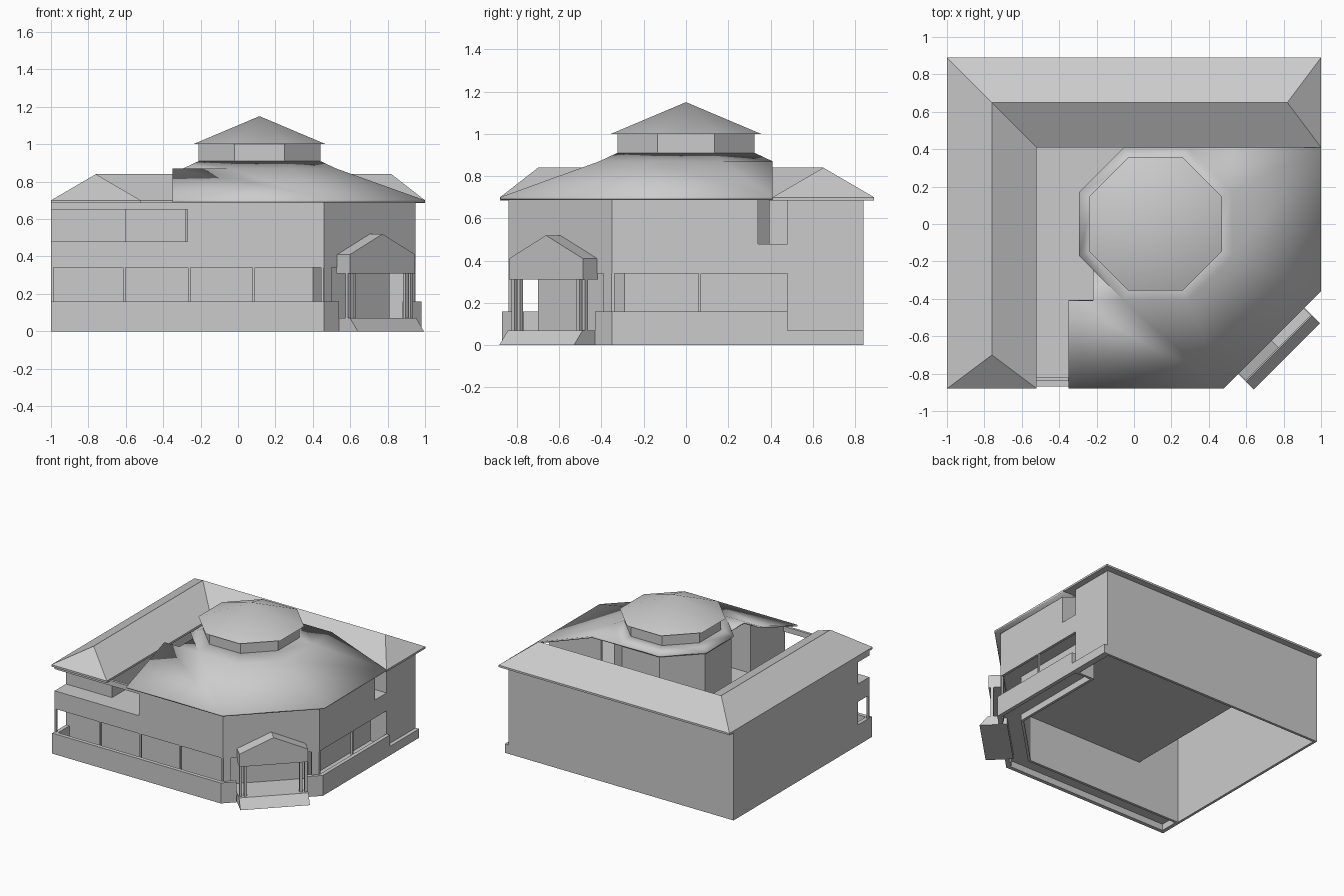
import bpy, bmesh, math
from mathutils import Vector

if "Cube" in bpy.data.objects:
    bpy.data.objects.remove(bpy.data.objects["Cube"])

CX = 0.115          # centre of the octagonal tower
R2 = math.sqrt(0.5)


def make(name, verts, faces, smooth=False):
    me = bpy.data.meshes.new(name)
    me.from_pydata(verts, [], faces)
    bm = bmesh.new()
    bm.from_mesh(me)
    bmesh.ops.recalc_face_normals(bm, faces=bm.faces)
    bm.to_mesh(me)
    bm.free()
    ob = bpy.data.objects.new(name, me)
    bpy.context.collection.objects.link(ob)
    if smooth:
        bpy.ops.object.select_all(action='DESELECT')
        ob.select_set(True)
        bpy.context.view_layer.objects.active = ob
        bpy.ops.object.shade_smooth_by_angle(angle=math.radians(30))
    return ob


def solid(name, a, b):
    """Closed solid between two matching rings."""
    n = len(a)
    sides = [(i, (i + 1) % n, n + (i + 1) % n, n + i) for i in range(n)]
    return make(name, list(a) + list(b), sides + [tuple(range(n)), tuple(range(n, 2 * n))])


def prism(name, poly, z0, z1):
    return solid(name, [(x, y, z0) for x, y in poly], [(x, y, z1) for x, y in poly])


def box(name, x0, x1, y0, y1, z0, z1):
    return prism(name, [(x0, y0), (x1, y0), (x1, y1), (x0, y1)], z0, z1)


def wall(name, path, z0, z1, t=0.02, loop=False):
    """Wall whose outer face follows the path, thickness to the left."""
    p = [Vector(q) for q in path]
    n = len(p)
    inner = []
    for i in range(n):
        d = []
        if loop or i > 0:
            d.append((p[i] - p[i - 1]).normalized())
        if loop or i < n - 1:
            d.append((p[(i + 1) % n] - p[i]).normalized())
        m = sum((Vector((-e.y, e.x)) for e in d), Vector((0, 0))).normalized()
        inner.append(p[i] + m * t / m.dot(Vector((-d[0].y, d[0].x))))
    verts = [(*q, z) for z in (z0, z1) for r in (p, inner) for q in r]
    faces = []
    for i in range(n if loop else n - 1):
        j = (i + 1) % n
        faces += [(i, j, 2 * n + j, 2 * n + i), (n + i, n + j, 3 * n + j, 3 * n + i),
                  (i, j, n + j, n + i), (2 * n + i, 2 * n + j, 3 * n + j, 3 * n + i)]
    if not loop:
        faces += [(e, n + e, 3 * n + e, 2 * n + e) for e in (0, n - 1)]
    return make(name, verts, faces)


def octagon(a):
    r = a / math.cos(math.pi / 8)
    return [(CX + r * math.cos(math.radians(22.5 + 45 * k)),
             r * math.sin(math.radians(22.5 + 45 * k))) for k in range(8)]


def diag(t, n):
    """Point on the chamfered corner: t along it, n outward."""
    return (0.055 + (t + n) * R2, 0.055 + (t - n) * R2)


# L-shaped hipped wing roof
eave = [(-1, -.88), (-.52, -.88), (-.52, .41), (1, .41), (1, .89), (-1, .89)]
v = [(x, y, .70) for x, y in eave] + [(x, y, .685) for x, y in eave]
v += [(-.76, -.70, .84), (-.76, .65, .84), (.82, .65, .84)]
f = [(i, (i + 1) % 6, 6 + (i + 1) % 6, 6 + i) for i in range(6)]
f += [(0, 1, 12), (1, 2, 13, 12), (2, 3, 14, 13), (3, 4, 14), (4, 5, 13, 14),
      (5, 0, 12, 13), (6, 7, 8, 11), (8, 9, 10, 11)]
make("wing_roof", v, f)

# main roof: octagonal collar with front, corner and right slopes
v = [(x, y, .91) for x, y in octagon(.325)] + [(x, y, .87) for x, y in octagon(.41)]
v += [(-.35, -.41, .87), (-.35, -.88, .70), (.48, -.88, .70), (1, -.36, .70),
      (1, .41, .70), (.525, .41, .87), (-.22, -.41, .87), (-.22, -.245, .87)]
f = [(i, (i + 1) % 8, 8 + (i + 1) % 8, 8 + i) for i in range(8)]
f += [(17, 18, 14, 13, 22, 16), (18, 19, 15, 14), (19, 20, 21, 8, 15), (8, 21, 9), (22, 13, 23)]
roof = make("main_roof", v, f, smooth=True)
if roof.data.polygons[8].normal.z < 0:
    roof.data.flip_normals()
mod = roof.modifiers.new("thickness", 'SOLIDIFY')
mod.thickness = 0.013
mod.offset = -1

# tower walls, lantern and its cap
prism("tower_walls", octagon(.395), .48, .862)
prism("lantern", octagon(.325), .89, 1.0)
cap = [(x, y, 1.0) for x, y in octagon(.355)] + [(CX, 0, 1.15)]
make("lantern_cap", cap, [(i, (i + 1) % 8, 8) for i in range(8)] + [tuple(range(8))], smooth=True)

# ground floor walls and wing upper walls
wall("ground_walls", [(.95, .48), (.95, .84), (-1, .84), (-1, -.7), (.40, -.7),
                      (.81, -.29), (.81, .48)], 0, .36, loop=True)
wall("wing_upper_walls", [(.95, .48), (.95, .84), (-1, .84), (-1, -.7), (-.6, -.7),
                          (-.6, .48)], .36, .69, loop=True)

# terrace slab and its outer band
prism("terrace_slab", [(-.98, -.82), (.45, -.82), (.93, -.35), (.93, .48), (-.6, .48),
                       (-.6, -.7), (-.98, -.7)], .36, .48)
wall("terrace_band", [(-1, -.7), (-1, -.84), (.46, -.84), (.95, -.35), (.95, .48)], .34, .48)
wall("balcony_beam", [(-1, -.7), (-1, -.84), (-.27, -.84)], .65, .69)

# upper walls of the main block with sloping ends under the roof
wall("main_upper_walls", [(-.27, -.41), (-.27, -.84), (.46, -.84), (.95, -.35),
                          (.95, .34), (.5, .34)], .48, .69)
tri = [(-.84, .69), (-.41, .69), (-.41, .858)]
solid("left_gable_wall", [(-.27, y, z) for y, z in tri], [(-.25, y, z) for y, z in tri])
tri = [(.95, .69), (.5, .69), (.5, .858)]
solid("rear_gable_wall", [(x, .34, z) for x, z in tri], [(x, .32, z) for x, z in tri])
box("main_back_wall", -.27, -.05, -.43, -.41, .48, .86)

# veranda floor, parapets and posts
prism("veranda_floor", [(-1, -.86), (.46, -.86), (.96, -.35), (.96, .48), (.81, .48),
                        (.81, -.29), (.40, -.7), (-1, -.7)], .05, .07)
wall("front_parapet", [(-1, -.7), (-1, -.87), (.46, -.87), (.54, -.79)], 0, .16, .03)
wall("right_parapet", [(.90, -.43), (.98, -.35), (.98, .48)], 0, .16, .03)
box("right_base", .95, .98, .48, .84, 0, .07)
for x in (-.993, -.608, -.26, .085, .45):
    box("front_post", x - .007, x + .007, -.84, -.825, .07, .34)
for y in (-.345, .065):
    box("right_post", .935, .95, y - .007, y + .007, .07, .34)

# corner entrance porch
gable = [(-.247, .31), (.247, .31), (.247, .41), (0, .52), (-.247, .41)]
solid("porch_gable", [(*diag(t, .915), z) for t, z in gable],
      [(*diag(t, 1.015), z) for t, z in gable])
step = [(.88, 0), (1.078, 0), (1.02, .07), (.88, .07)]
solid("porch_step", [(*diag(-.25, n), z) for n, z in step],
      [(*diag(.25, n), z) for n, z in step])
for s in (-1, 1):
    prism("corner_pier", [diag(s * .29, .919), diag(s * .346, .919),
                          diag(s * .338, .90), diag(s * .29, .90)], 0, .34)
    for t in (.20, .235):
        prism("porch_post", [diag(s * t + a, .99 + b) for a, b in
                             ((-.01, -.01), (.01, -.01), (.01, .01), (-.01, .01))], .07, .31)
